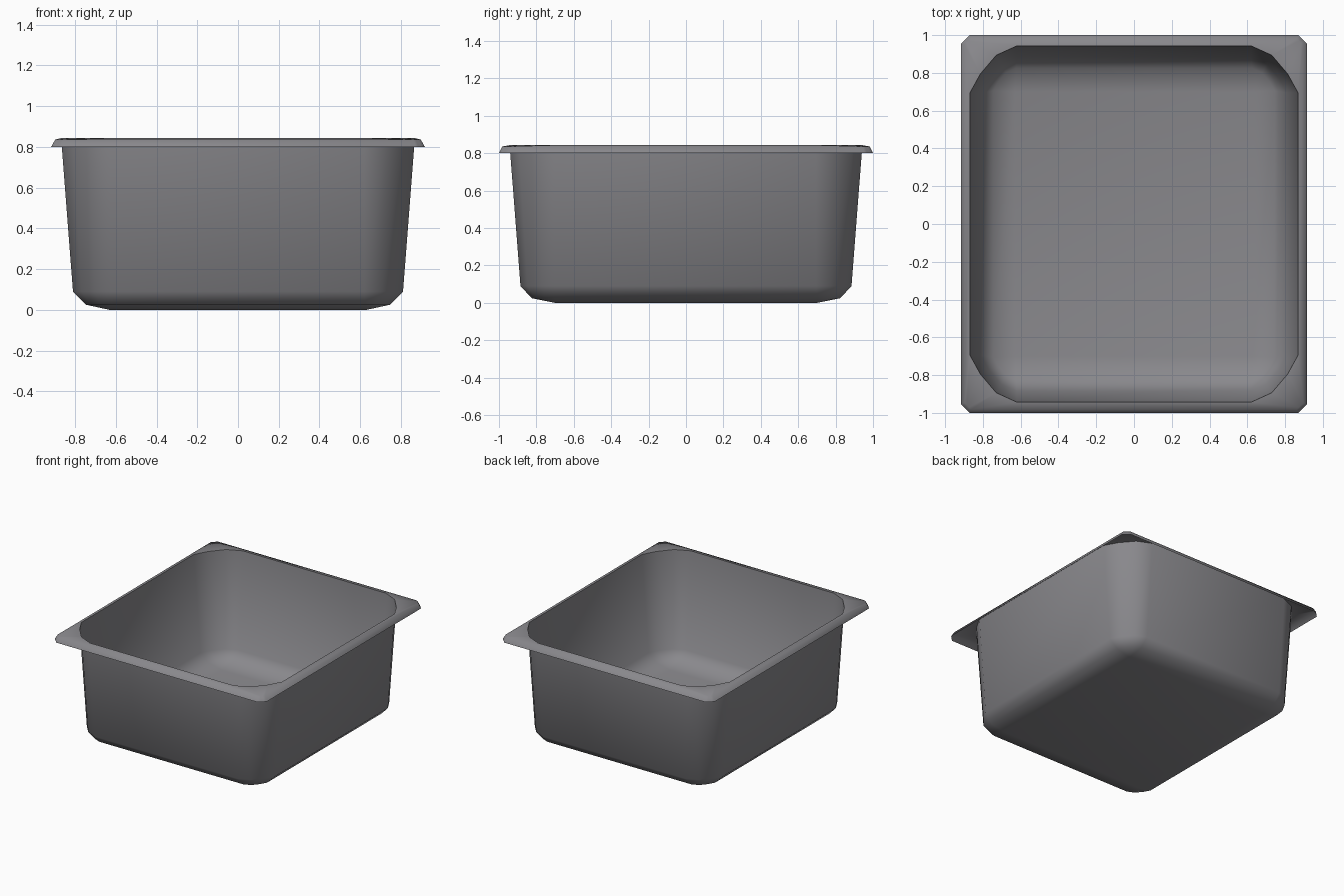
import bpy, bmesh, math

cube = bpy.data.objects.get("Cube")
if cube:
    bpy.data.objects.remove(cube, do_unlink=True)

# Brushed steel material
steel = bpy.data.materials.new("steel_grey")
steel.use_nodes = True
color = (0.25, 0.247, 0.263, 1)
steel.diffuse_color = color
steel.node_tree.nodes["Principled BSDF"].inputs["Base Color"].default_value = color

ROUND = [(1, 0), (0.78, 0.4), (0.44, 0.8), (0, 1)]
CHAMFER = [(1, 0), (0.67, 0.33), (0.33, 0.67), (0, 1)]


def ring(bm, hx, hy, z, r, corner):
    """Rectangle with cut corners of size r, counter-clockwise from +x."""
    pts = [(hx - r + r * u, hy - r + r * v) for u, v in corner]
    flipped = pts[::-1]
    loop = pts + [(-x, y) for x, y in flipped]
    loop += [(-x, -y) for x, y in pts] + [(x, -y) for x, y in flipped]
    return [bm.verts.new((x, y, z)) for x, y in loop]


def loft(name, sections, floor):
    """Skin a stack of rings, listed from the bottom or inside outwards."""
    bm = bmesh.new()
    rings = [ring(bm, *s) for s in sections]
    for a, b in zip(rings, rings[1:]):
        for i in range(len(a)):
            j = (i + 1) % len(a)
            bm.faces.new((a[i], a[j], b[j], b[i]))
    if floor:
        bm.faces.new(rings[0][::-1])
    bmesh.ops.remove_doubles(bm, verts=bm.verts[:], dist=0.0005)
    mesh = bpy.data.meshes.new(name)
    bm.to_mesh(mesh)
    bm.free()
    mesh.materials.append(steel)
    obj = bpy.data.objects.new(name, mesh)
    bpy.context.collection.objects.link(obj)
    bpy.ops.object.select_all(action="DESELECT")
    obj.select_set(True)
    bpy.context.view_layer.objects.active = obj
    bpy.ops.object.shade_smooth_by_angle(angle=math.radians(60))
    return obj


# Tapered basin with rounded base corners
loft("basin", [
    (0.63, 0.70, 0.0, 0.0, ROUND),
    (0.745, 0.825, 0.025, 0.12, ROUND),
    (0.81, 0.885, 0.09, 0.19, ROUND),
    (0.868, 0.943, 0.843, 0.248, ROUND),
], True)

# Thin flange with a turned-down lip
rim = loft("rim", [
    (0.868, 0.943, 0.843, 0.248, ROUND),
    (0.897, 0.982, 0.836, 0.036, CHAMFER),
    (0.917, 1.0, 0.80, 0.046, CHAMFER),
], False)
for poly in rim.data.polygons:
    if poly.normal.z < 0:
        poly.flip()
